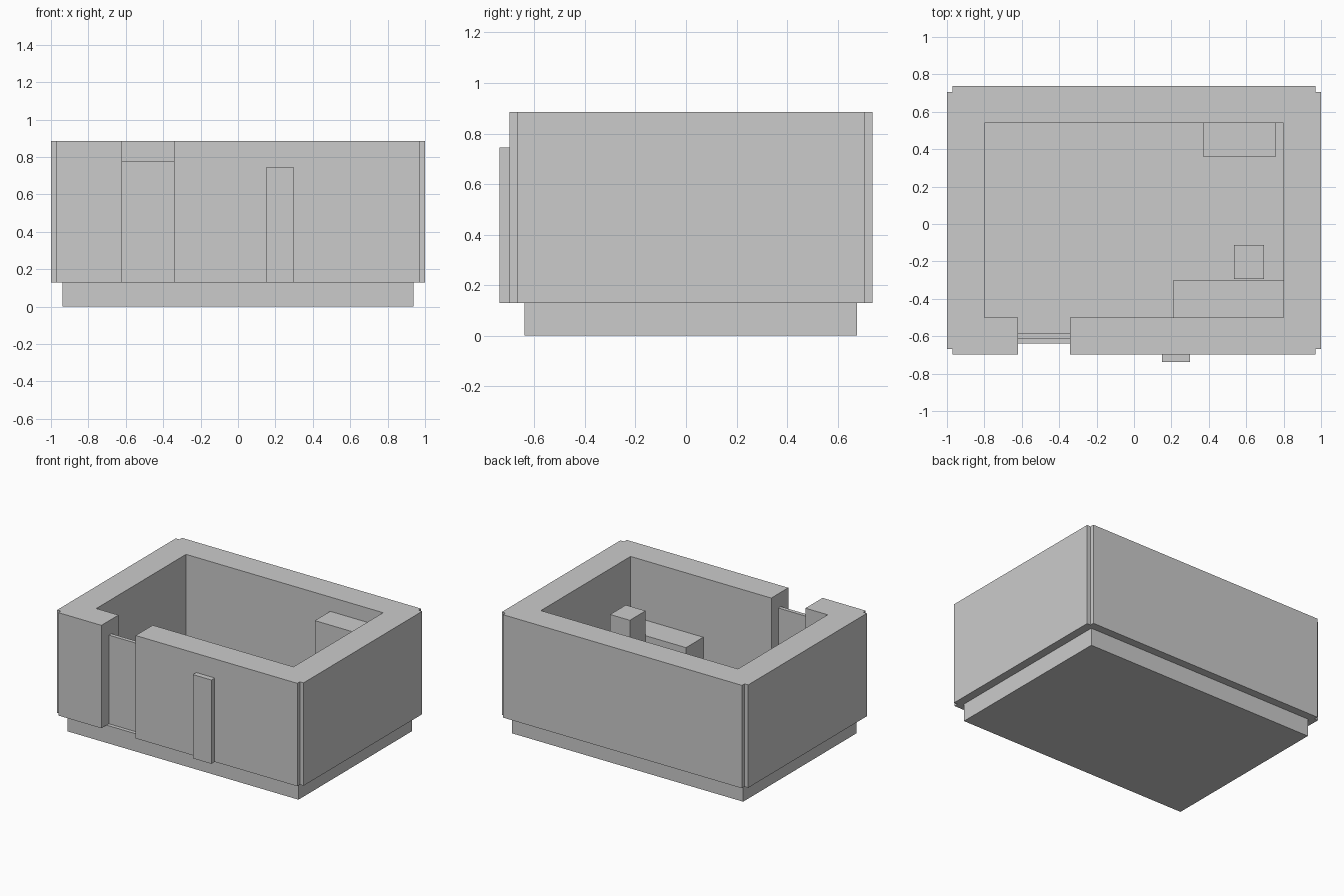
import bpy, bmesh

if "Cube" in bpy.data.objects:
    bpy.data.objects.remove(bpy.data.objects["Cube"])

FLOOR, TOP = 0.13, 0.885


def prism(name, outline, z0, z1):
    """Extrude a flat outline straight up from z0 to z1."""
    bm = bmesh.new()
    face = bm.faces.new([bm.verts.new((x, y, z0)) for x, y in outline])
    ext = bmesh.ops.extrude_face_region(bm, geom=[face], use_keep_orig=True)
    verts = [g for g in ext["geom"] if isinstance(g, bmesh.types.BMVert)]
    bmesh.ops.translate(bm, verts=verts, vec=(0, 0, z1 - z0))
    bmesh.ops.recalc_face_normals(bm, faces=bm.faces)
    mesh = bpy.data.meshes.new(name)
    bm.to_mesh(mesh)
    bm.free()
    obj = bpy.data.objects.new(name, mesh)
    bpy.context.collection.objects.link(obj)
    return obj


def box(name, x, y, z):
    return prism(name, [(x[0], y[0]), (x[1], y[0]), (x[1], y[1]), (x[0], y[1])], *z)


# Plinth that also forms the floor
box("plinth", (-0.938, 0.938), (-0.638, 0.677), (0, FLOOR))

# Room walls: one ring with notched corners, broken by the doorway
X, N = 1.0, 0.03            # half width, corner notch
F, B = -0.698, 0.737        # front and back faces
IX, IF, IB = 0.8, -0.5, 0.54  # inner faces
DL, DR = -0.62, -0.342      # doorway sides
outline = [
    (DR, F), (X - N, F), (X - N, F + N), (X, F + N),
    (X, B - N), (X - N, B - N), (X - N, B), (-X + N, B),
    (-X + N, B - N), (-X, B - N), (-X, F + N), (-X + N, F + N),
    (-X + N, F), (DL, F), (DL, IF), (-IX, IF),
    (-IX, IB), (IX, IB), (IX, IF), (DR, IF),
]
prism("walls", outline, FLOOR, TOP)

# Recessed door and the raised strip on the front wall
box("door", (DL, DR), (-0.611, -0.583), (FLOOR, 0.78))
box("front_panel", (0.15, 0.30), (-0.737, F), (FLOOR, 0.745))

# Furniture
box("counter", (0.21, IX), (IF, -0.30), (FLOOR, 0.45))
box("chair", (0.535, 0.695), (-0.295, -0.113), (FLOOR, 0.635))
box("cupboard", (0.37, 0.76), (0.362, IB), (FLOOR, 0.78))
